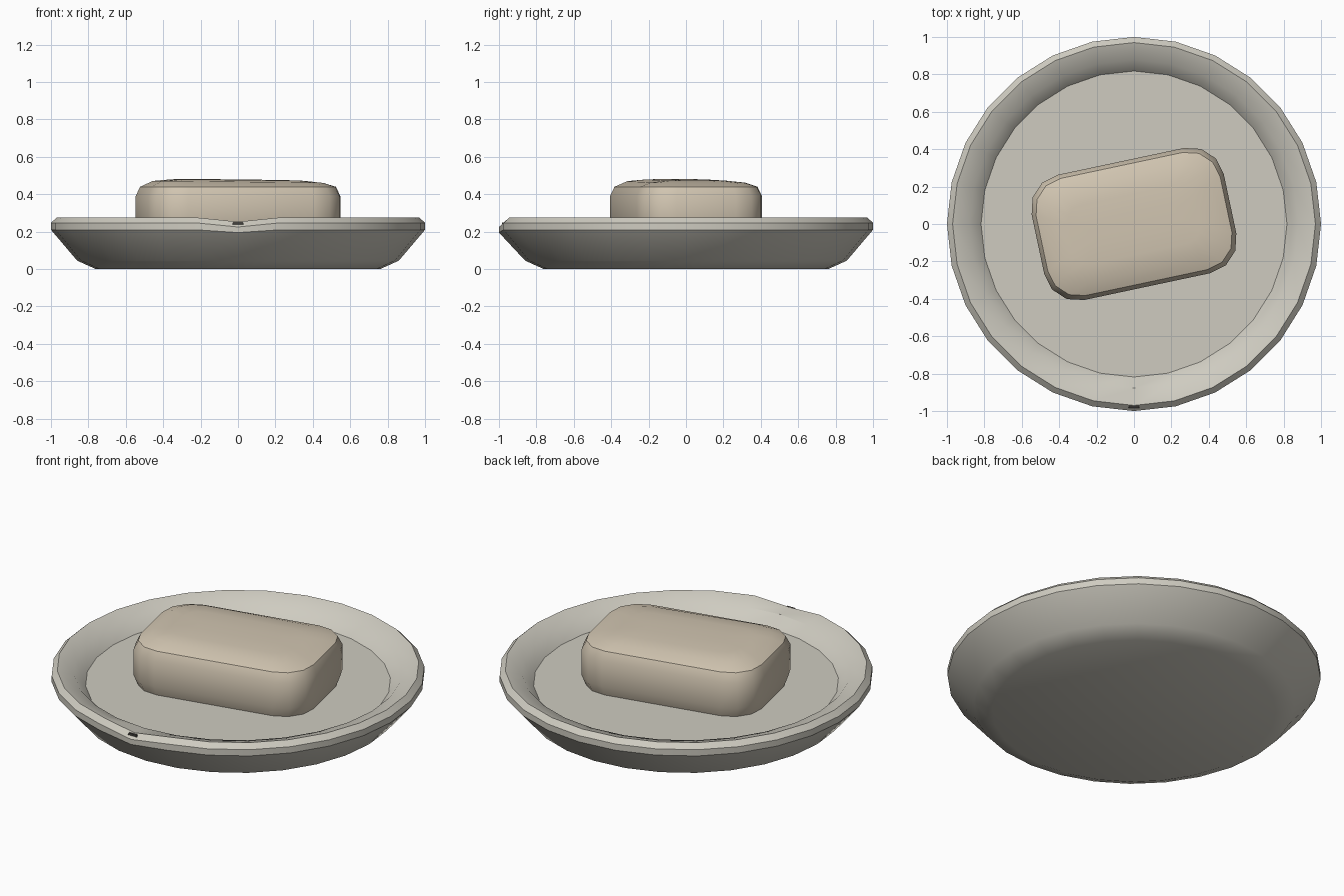
import bpy, bmesh, math
from mathutils import Matrix

if "Cube" in bpy.data.objects:
    bpy.data.objects.remove(bpy.data.objects["Cube"])


def material(name, color):
    m = bpy.data.materials.new(name)
    m.diffuse_color = (*color, 1)
    m.use_nodes = True
    m.node_tree.nodes["Principled BSDF"].inputs["Base Color"].default_value = m.diffuse_color
    return m


def loft(name, rings, mat, angle):
    """Skin a stack of closed rings, cap both ends and shade by angle."""
    bm = bmesh.new()
    loops = [[bm.verts.new(p) for p in ring] for ring in rings]
    n = len(loops[0])
    for a, b in zip(loops, loops[1:]):
        for i in range(n):
            j = (i + 1) % n
            bm.faces.new((a[i], a[j], b[j], b[i]))
    bm.faces.new(list(reversed(loops[0])))
    bm.faces.new(loops[-1])
    bmesh.ops.recalc_face_normals(bm, faces=bm.faces)
    mesh = bpy.data.meshes.new(name)
    bm.to_mesh(mesh)
    bm.free()
    obj = bpy.data.objects.new(name, mesh)
    bpy.context.collection.objects.link(obj)
    mesh.materials.append(mat)
    bpy.ops.object.select_all(action='DESELECT')
    obj.select_set(True)
    bpy.context.view_layer.objects.active = obj
    bpy.ops.object.shade_smooth_by_angle(angle=math.radians(angle))
    return obj


clay = material("clay", (0.62, 0.60, 0.53))
tan = material("soap_tan", (0.64, 0.56, 0.44))
dark = material("dark", (0.06, 0.055, 0.05))

# Dish: radius, height, and how far the front vertex dips for the drain lip
SIDES = 28
profile = [(0.76, 0.0, 0), (0.86, 0.045, 0), (1.0, 0.21, 0.015),
           (1.0, 0.247, 0.022), (0.97, 0.275, 0.022),
           (0.878, 0.246, 0), (0.818, 0.182, 0)]
rings = []
for r, z, dip in profile:
    ring = []
    for i in range(SIDES):
        a = -math.pi / 2 + math.tau * i / SIDES
        ring.append((r * math.cos(a), r * math.sin(a), z - (dip if i == 0 else 0)))
    rings.append(ring)
loft("dish", rings, clay, 30)

# Small drain slot on the front lip
slot = [[(x, y, z) for x, y in ((-w, -0.985), (w, -0.985), (w, -0.965), (-w, -0.965))]
        for w, z in ((0.03, 0.238), (0.026, 0.25))]
loft("drain_slot", slot, dark, 30)


# Soap bar: rounded rectangle sections, inset towards a softly domed top
def rounded_rect(hx, hy, rad, z, steps=3):
    pts = []
    for q, (sx, sy) in enumerate(((1, 1), (-1, 1), (-1, -1), (1, -1))):
        for k in range(steps + 1):
            a = math.pi / 2 * (q + k / steps)
            x = sx * (hx - rad) + rad * math.cos(a)
            y = sy * (hy - rad) + rad * math.sin(a)
            wear = 0.012 * x if z > 0.45 else 0     # slightly worn right end
            pts.append((x, y, z - wear))
    return pts


sections = [(0.02, 0.182), (0.0, 0.24), (0.0, 0.39), (0.022, 0.44),
            (0.085, 0.466), (0.18, 0.476), (0.28, 0.479)]
soap = loft("soap_bar",
            [rounded_rect(0.525 - d, 0.342 - d, max(0.18 - d * 0.5, 0.04), z)
             for d, z in sections], tan, 35)
soap.data.transform(Matrix.Rotation(math.radians(12), 4, 'Z'))
